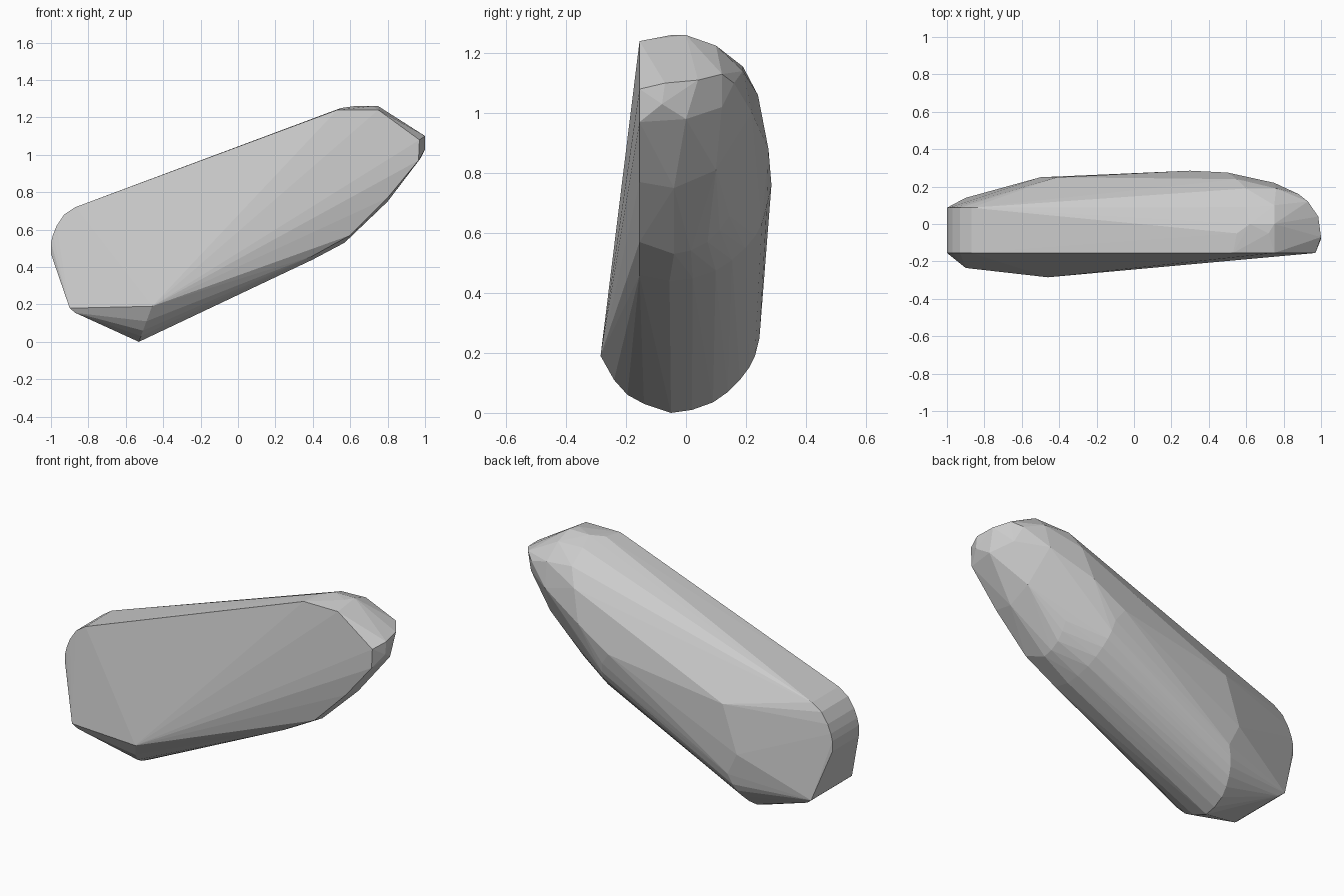
import bpy, bmesh

FRONT = -0.155
pts = []

# blunt left end: rounded profile (x, z) spanned front to back
for x, z in [(-.87, .72), (-.93, .68), (-.97, .62), (-.99, .57), (-1, .53), (-1, .47)]:
    pts += [(x, FRONT, z), (x, .087, z)]
pts += [(-.9, -.235, .18), (-.87, -.225, .155), (-.9, .14, .18), (-.87, .13, .155)]

# rounded belly: arc (y, z) swept up the slope to the right
arc = [(-.285, .19), (-.24, .11), (-.195, .06), (-.14, .03), (-.05, 0), (.02, .01), (.09, .035),
       (.14, .07), (.18, .11), (.21, .15), (.23, .19), (.245, .25)]
for y, z in arc:
    pts.append((-.53 + .37 * z, y, z))
    if y > FRONT:
        pts.append((.4 - .2 * z, y * 1.1, z + .44))
        pts.append((.57 + .1 * z, y * .8, z * 1.15 + .53))
pts += [(-.5, .25, .38), (-.41, .25, .65)]

# flat front edge of the right end
for x, z in [(.53, 1.24), (.75, 1.24), (.97, 1.08), (.965, .97), (.8, .77), (.6, .57), (.4, .46)]:
    pts.append((x, FRONT, z))

# rounded back and nose
pts += [(.3, .285, .76), (.5, .275, .88), (.55, .24, 1.06), (.75, .22, 1.0),
        (.6, .19, 1.155), (.76, .19, 1.14), (.6, .09, 1.225), (.75, .1, 1.225),
        (.62, 0, 1.26), (.75, 0, 1.26), (.55, -.05, 1.25), (.72, -.05, 1.26),
        (.88, .16, 1.1), (.93, .12, 1.13), (.985, .04, 1.11), (1, -.07, 1.1),
        (1, -.08, 1.03), (.975, 0, .98), (.91, .12, 1.02), (.8, .1, .81), (.8, -.04, .75)]

bm = bmesh.new()
for p in pts:
    bm.verts.new(p)
res = bmesh.ops.convex_hull(bm, input=bm.verts)
loose = [v for v in bm.verts if not v.link_faces]
bmesh.ops.delete(bm, geom=loose, context='VERTS')
bmesh.ops.dissolve_limit(bm, angle_limit=.02, verts=bm.verts, edges=bm.edges)
bmesh.ops.recalc_face_normals(bm, faces=bm.faces)
mesh = bpy.data.meshes.new("slanted_stone")
bm.to_mesh(mesh)
bm.free()
bpy.context.collection.objects.link(bpy.data.objects.new("slanted_stone", mesh))
